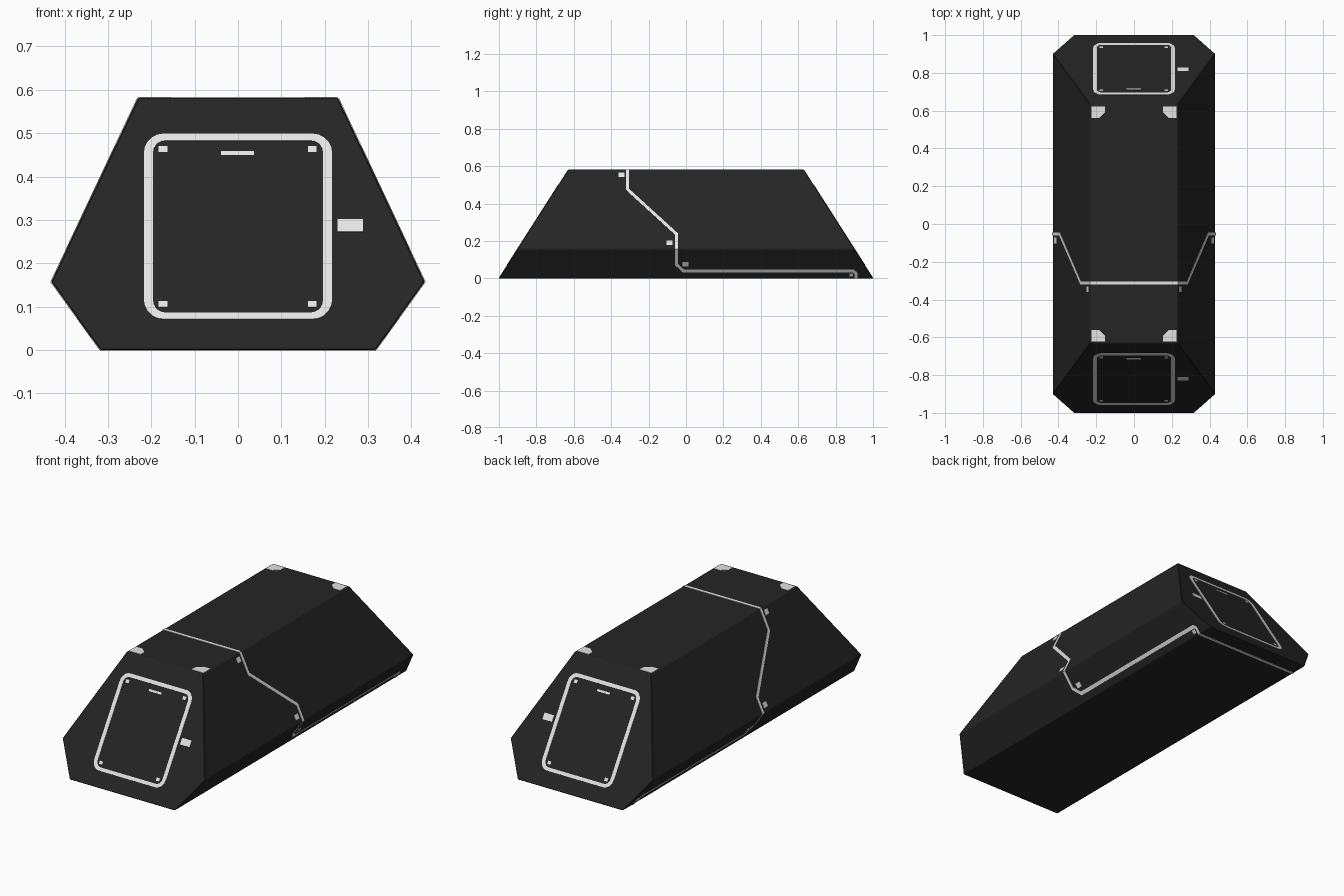
import bpy, bmesh
from math import sin, cos, pi
from mathutils import Vector

if "Cube" in bpy.data.objects:
    bpy.data.objects.remove(bpy.data.objects["Cube"], do_unlink=True)

# Hull section: half width, half length and height of each level
WAIST, TOP, LIFT = 0.157, 0.581, 0.002
LEVELS = [(0.318, 1.002, 0), (0.431, 0.902, WAIST), (0.231, 0.631, TOP)]
CENTRE = Vector((0, 0, 0.25))


def material(name, value, rough):
    m = bpy.data.materials.new(name)
    m.use_nodes = True
    colour = (value, value, value, 1)
    m.diffuse_color = colour
    bsdf = m.node_tree.nodes["Principled BSDF"]
    bsdf.inputs["Base Color"].default_value = colour
    bsdf.inputs["Roughness"].default_value = rough
    return m


BLACK = material("matt black", 0.018, 0.6)
WHITE = material("off white", 0.78, 0.5)


def finish(name, bm, mat):
    mesh = bpy.data.meshes.new(name)
    bm.to_mesh(mesh)
    bm.free()
    mesh.materials.append(mat)
    obj = bpy.data.objects.new(name, mesh)
    bpy.context.collection.objects.link(obj)
    return obj


def plate(name, polygons, surface):
    """Thin painted plate: flat polygons laid on a hull surface."""
    bm = bmesh.new()
    for poly in polygons:
        face = bm.faces.new([bm.verts.new(surface(*p)) for p in poly])
        face.normal_update()
        if face.normal.dot(face.calc_center_median() - CENTRE) < 0:
            face.normal_flip()
    bmesh.ops.remove_doubles(bm, verts=bm.verts, dist=0.0001)
    obj = finish(name, bm, WHITE)
    solid = obj.modifiers.new("thickness", 'SOLIDIFY')
    solid.thickness, solid.offset = 0.003, -1
    return obj


# Surfaces that map flat coordinates onto the hull
def side(s):
    def at(y, z):
        low, high = (LEVELS[0], LEVELS[1]) if z <= WAIST else (LEVELS[1], LEVELS[2])
        t = (z - low[2]) / (high[2] - low[2])
        return Vector((s * (low[0] + t * (high[0] - low[0]) + LIFT), y, z))
    return at


def end(s):
    slope = (LEVELS[0][1] - LEVELS[2][1]) / TOP
    return lambda x, z: Vector((x, s * (LEVELS[0][1] - slope * z + LIFT), z))


def roof(x, y):
    return Vector((x, y, TOP + LIFT))


def floor(x, y):
    return Vector((x, y, -LIFT))


# Flat shapes
def rect(x0, x1, y0, y1):
    return [(x0, y0), (x1, y0), (x1, y1), (x0, y1)]


def rounded(half, y0, y1, r, steps=5):
    corners = [(half - r, y1 - r), (r - half, y1 - r), (r - half, y0 + r), (half - r, y0 + r)]
    return [(cx + r * cos(a), cy + r * sin(a))
            for i, (cx, cy) in enumerate(corners)
            for a in [(i + k / steps) * pi / 2 for k in range(steps + 1)]]


def ribbon(path, width):
    """Mitred strip of quads along a path."""
    pts = [Vector(p) for p in path]
    dirs = [(b - a).normalized() for a, b in zip(pts, pts[1:])]
    left, right = [], []
    for p, a, b in zip(pts, dirs[:1] + dirs, dirs + dirs[-1:]):
        mid = (a + b).normalized()
        off = Vector((-mid.y, mid.x)) * (width / 2 / mid.dot(a))
        left.append(p + off)
        right.append(p - off)
    return [[left[i], left[i + 1], right[i + 1], right[i]] for i in range(len(dirs))]


# Hull: three stacked rectangles skinned as one faceted block
bm = bmesh.new()
rings = [[bm.verts.new((x, y, z)) for x, y in rect(-w, w, -l, l)] for w, l, z in LEVELS]
bm.faces.new(rings[0][::-1])
bm.faces.new(rings[-1])
for a, b in zip(rings, rings[1:]):
    for i in range(4):
        j = (i + 1) % 4
        bm.faces.new((a[i], a[j], b[j], b[i]))
bmesh.ops.recalc_face_normals(bm, faces=bm.faces)
hull = finish("hull", bm, BLACK)
bevel = hull.modifiers.new("soft_edges", 'BEVEL')
bevel.width, bevel.segments, bevel.limit_method = 0.003, 1, 'NONE'

# Canopy seam down each side, with its latch tabs
SEAM = 0.016
seam_path = [(-0.312, TOP), (-0.312, 0.475), (-0.052, 0.238), (-0.052, WAIST), (-0.052, 0.075),
             (-0.012, 0.038), (0.895, 0.038), (0.908, 0.028), (0.908, 0)]
tabs = [(-0.36, -0.33, 0.542, 0.567), (-0.104, -0.072, 0.178, 0.203),
        (-0.019, 0.013, 0.064, 0.086), (0.873, 0.894, 0.01, 0.026)]
for s, label in ((1, "left"), (-1, "right")):
    plate(label + "_side_seam", ribbon(seam_path, SEAM), side(s))
    plate(label + "_latch_tabs", [rect(*t) for t in tabs], side(s))

# Seam across the roof and the underside
for label, half, y, surface in (("roof_seam", LEVELS[2][0], -0.312, roof),
                                ("floor_seam", LEVELS[0][0], 0.908, floor)):
    plate(label, [rect(-half, half, y - SEAM / 2, y + SEAM / 2)], surface)

# Clipped corner pads on the roof
pad = [(0.226, 0.621), (0.154, 0.621), (0.154, 0.59), (0.186, 0.56), (0.226, 0.56)]
plate("roof_corner_pads", [[(sx * x, sy * y) for x, y in pad]
                           for sx in (1, -1) for sy in (1, -1)], roof)

# Hatch on each end: frame, corner bolts, top slot and handle
outer = rounded(0.217, 0.0715, 0.499, 0.044)
inner = rounded(0.196, 0.0865, 0.483, 0.028)
n = len(outer)
frame = [[outer[i], outer[(i + 1) % n], inner[(i + 1) % n], inner[i]] for i in range(n)]
bolts = [rect(x - 0.01, x + 0.01, z - 0.007, z + 0.007)
         for x in (-0.173, 0.171) for z in (0.106, 0.464)]
for s, label in ((-1, "front"), (1, "back")):
    plate(label + "_hatch_frame", frame, end(s))
    plate(label + "_hatch_bolts", bolts, end(s))
    plate(label + "_hatch_slot", [rect(-0.039, 0.037, 0.45, 0.459)], end(s))
    plate(label + "_hatch_handle", [rect(0.23, 0.288, 0.273, 0.302)], end(s))
